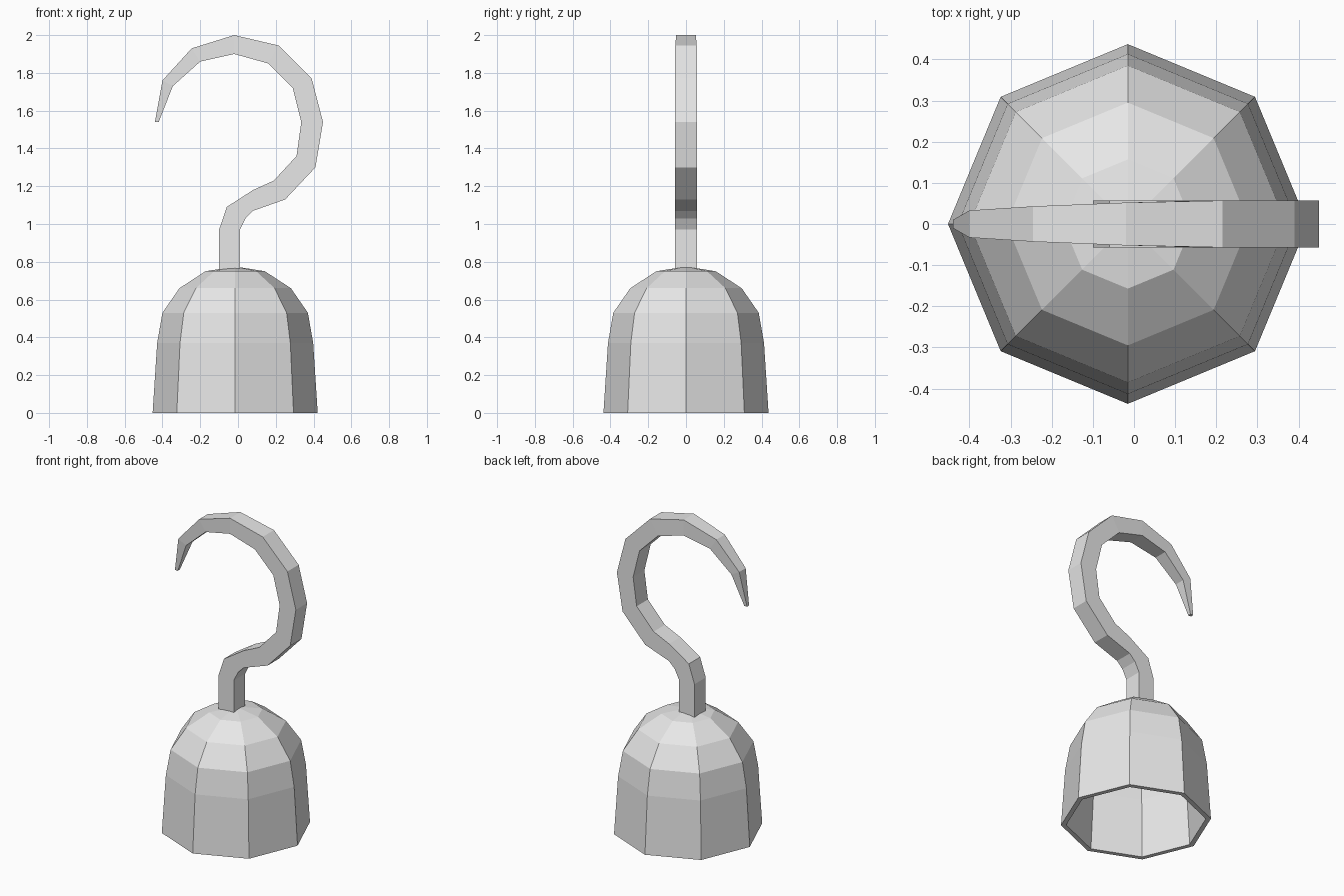
import bpy, bmesh
from math import cos, sin, pi

if "Cube" in bpy.data.objects:
    bpy.data.objects.remove(bpy.data.objects["Cube"])

GREY = (0.8, 0.8, 0.8, 1)
metal = bpy.data.materials.new("plain grey metal")
metal.use_nodes = True
metal.diffuse_color = GREY
metal.node_tree.nodes["Principled BSDF"].inputs["Base Color"].default_value = GREY


def finish(bm, name):
    bmesh.ops.recalc_face_normals(bm, faces=bm.faces)
    mesh = bpy.data.meshes.new(name)
    bm.to_mesh(mesh)
    bm.free()
    mesh.materials.append(metal)
    obj = bpy.data.objects.new(name, mesh)
    bpy.context.collection.objects.link(obj)
    return obj


def bridge(bm, a, b):
    n = len(a)
    for i in range(n):
        j = (i + 1) % n
        bm.faces.new((a[i], a[j], b[j], b[i]))


# Hollow eight-sided cup: outer wall, then the inner wall just inside it
SIDES, CENTRE_X, WALL = 8, -0.015, 0.03
outer = [(0.157, 0.75), (0.295, 0.66), (0.385, 0.53), (0.413, 0.37), (0.437, 0)]
inner = [(r - WALL, z - WALL * (z > 0.6)) for r, z in reversed(outer)]

bm = bmesh.new()
rings = [[bm.verts.new((CENTRE_X + r * cos(2 * pi * k / SIDES), r * sin(2 * pi * k / SIDES), z))
          for k in range(SIDES)] for r, z in outer + inner]
for a, b in zip(rings, rings[1:]):
    bridge(bm, a, b)
for ring, z in ((rings[0], 0.775), (rings[-1], 0.74)):
    tip = bm.verts.new((CENTRE_X, 0, z))
    for k in range(SIDES):
        bm.faces.new((ring[k], ring[(k + 1) % SIDES], tip))
finish(bm, "cup")

# Square-section hook: two edge points (x, z) and the half width at each bend
W = 0.057
sections = [
    (-0.10, 0.75, 0.01, 0.75, W),
    (-0.10, 0.97, 0.01, 0.97, W),
    (-0.06, 1.09, 0.04, 1.03, W),
    (0.08, 1.18, 0.08, 1.07, W),
    (0.19, 1.23, 0.25, 1.13, W),
    (0.31, 1.36, 0.41, 1.30, W),
    (0.335, 1.54, 0.45, 1.54, W),
    (0.29, 1.72, 0.39, 1.77, W),
    (0.16, 1.85, 0.215, 1.945, W),
    (-0.02, 1.90, -0.02, 2.0, 0.052),
    (-0.20, 1.86, -0.245, 1.93, 0.043),
    (-0.345, 1.73, -0.40, 1.76, 0.033),
    (-0.42, 1.54, -0.44, 1.54, 0.01),
]
bm = bmesh.new()
loops = [[bm.verts.new(p) for p in ((x1, -w, z1), (x2, -w, z2), (x2, w, z2), (x1, w, z1))]
         for x1, z1, x2, z2, w in sections]
for a, b in zip(loops, loops[1:]):
    bridge(bm, a, b)
bm.faces.new(loops[0])
bm.faces.new(loops[-1])
finish(bm, "hook")
